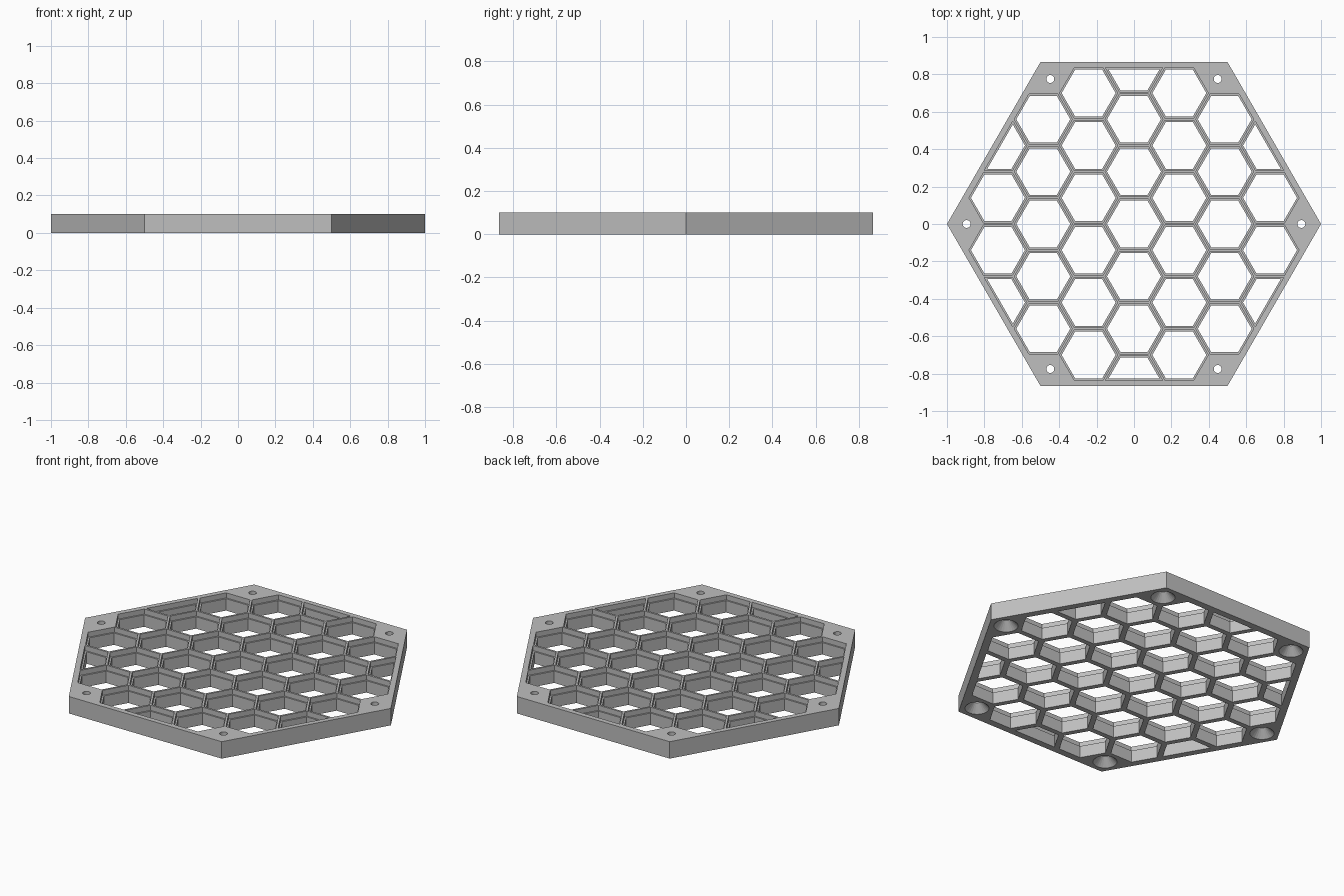
import bpy, bmesh
from math import sin, cos, pi, sqrt
from mathutils import Vector

cube = bpy.data.objects.get("Cube")
if cube:
    bpy.data.objects.remove(cube, do_unlink=True)

HEIGHT = 0.1
PITCH = 0.28         # spacing of the honeycomb cells
LEDGE = 0.07         # height of the step inside each cell
LOWER, UPPER = 0.125, 0.134        # cell apothems below and above the ledge
LOWER_RIM, UPPER_RIM = 0.827, 0.836  # inner edge of the outer frame

grey = bpy.data.materials.new("light grey")
grey.use_nodes = True
colour = (0.52, 0.52, 0.52, 1)
grey.diffuse_color = colour
grey.node_tree.nodes["Principled BSDF"].inputs["Base Color"].default_value = colour


def ngon(sides, radius, centre=(0, 0)):
    return [Vector((centre[0] + radius * cos(2 * pi * i / sides),
                    centre[1] + radius * sin(2 * pi * i / sides)))
            for i in range(sides)]


def clip(points, rim):
    """Trim an outline to the inner hexagon of the frame."""
    for k in range(6):
        normal = Vector((cos(pi / 6 + k * pi / 3), sin(pi / 6 + k * pi / 3)))
        kept = []
        for a, b in zip(points, points[1:] + points[:1]):
            da, db = a.dot(normal) - rim, b.dot(normal) - rim
            if da <= 0:
                kept.append(a)
            if da * db < 0:
                kept.append(a.lerp(b, da / (da - db)))
        points = kept
    return points


def loft(bm, sections):
    """Closed solid through (outline, z) sections."""
    rings = [[bm.verts.new((p.x, p.y, z)) for p in outline] for outline, z in sections]
    for low, high in zip(rings, rings[1:]):
        n = len(low)
        for i in range(n):
            j = (i + 1) % n
            bm.faces.new((low[i], low[j], high[j], high[i]))
    bm.faces.new(rings[0][::-1])
    bm.faces.new(rings[-1])


def make_object(name, bm):
    bmesh.ops.recalc_face_normals(bm, faces=bm.faces)
    mesh = bpy.data.meshes.new(name)
    bm.to_mesh(mesh)
    bm.free()
    mesh.materials.append(grey)
    obj = bpy.data.objects.new(name, mesh)
    bpy.context.collection.objects.link(obj)
    return obj


# Hexagonal plate
bm = bmesh.new()
loft(bm, [(ngon(6, 1), 0), (ngon(6, 1), HEIGHT)])
plate = make_object("honeycomb_plate", bm)

# Stepped honeycomb cells, three rings around the centre
bm = bmesh.new()
for q in range(-3, 4):
    for r in range(-3, 4):
        if abs(q + r) > 3:
            continue
        centre = (q * PITCH * sqrt(3) / 2, (r + q / 2) * PITCH)
        low = clip(ngon(6, LOWER * 2 / sqrt(3), centre), LOWER_RIM)
        high = clip(ngon(6, UPPER * 2 / sqrt(3), centre), UPPER_RIM)
        loft(bm, [(low, -0.05), (low, LEDGE), (high, LEDGE), (high, HEIGHT + 0.05)])

# Corner screw holes, countersunk from below
for centre in ngon(6, 0.895):
    profile = [(0.075, -0.01), (0.021, 0.045), (0.021, HEIGHT + 0.05)]
    loft(bm, [(ngon(24, radius, centre), z) for radius, z in profile])
cutter = make_object("hole_cutter", bm)
cutter.hide_render = True

# Cut the holes and discard the cutter
cut = plate.modifiers.new("holes", "BOOLEAN")
cut.operation = "DIFFERENCE"
cut.solver = "EXACT"
cut.object = cutter
bpy.context.view_layer.objects.active = plate
plate.select_set(True)
bpy.ops.object.modifier_apply(modifier=cut.name)
bpy.data.objects.remove(cutter, do_unlink=True)
